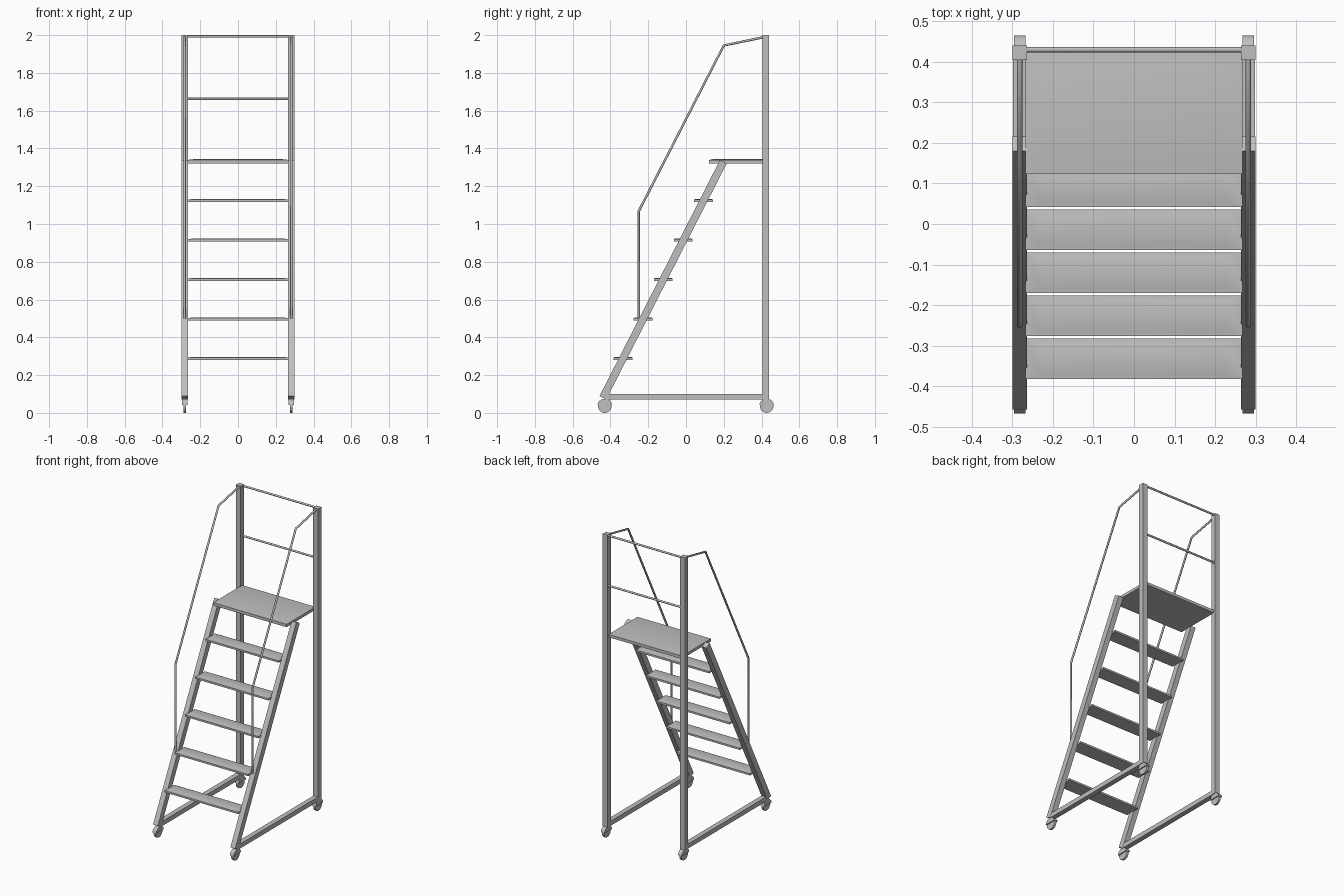
import bpy, bmesh, math
from mathutils import Vector

if "Cube" in bpy.data.objects:
    bpy.data.objects.remove(bpy.data.objects["Cube"])

steel = bpy.data.materials.new("steel_grey")
steel.diffuse_color = (0.52, 0.52, 0.52, 1)
steel.use_nodes = True
steel.node_tree.nodes["Principled BSDF"].inputs["Base Color"].default_value = steel.diffuse_color


def finish(name, bm, smooth=False):
    bmesh.ops.recalc_face_normals(bm, faces=bm.faces)
    me = bpy.data.meshes.new(name)
    bm.to_mesh(me)
    bm.free()
    me.materials.append(steel)
    ob = bpy.data.objects.new(name, me)
    bpy.context.collection.objects.link(ob)
    if smooth:
        bpy.ops.object.select_all(action='DESELECT')
        ob.select_set(True)
        bpy.context.view_layer.objects.active = ob
        bpy.ops.object.shade_smooth_by_angle(angle=math.radians(35))
    return ob


def side_prism(name, pts, x, half, smooth=False):
    """Extrude a (y, z) outline along x, centred on x."""
    bm = bmesh.new()
    f = bm.faces.new([bm.verts.new((x - half, y, z)) for y, z in pts])
    r = bmesh.ops.extrude_face_region(bm, geom=[f])
    vs = [v for v in r["geom"] if isinstance(v, bmesh.types.BMVert)]
    bmesh.ops.translate(bm, verts=vs, vec=(2 * half, 0, 0))
    return finish(name, bm, smooth)


def rect(y0, y1, z0, z1):
    return [(y0, z0), (y1, z0), (y1, z1), (y0, z1)]


def tray(name, y0, y1, z0, z1, hx, rise, my):
    """Plate whose top slopes gently up to a flat raised panel."""
    bm = bmesh.new()
    rings = []
    for x, a, b, z in ((hx, y0, y1, z0), (hx, y0, y1, z1 - rise),
                       (0.23, y0 + my, y1 - my, z1)):
        rings.append([bm.verts.new(p) for p in
                      ((-x, a, z), (x, a, z), (x, b, z), (-x, b, z))])
    bm.faces.new(rings[0])
    bm.faces.new(rings[2])
    for lo, hi in zip(rings, rings[1:]):
        for i in range(4):
            j = (i + 1) % 4
            bm.faces.new((lo[i], lo[j], hi[j], hi[i]))
    return finish(name, bm, True)


def pipe(name, pts, r=0.0065):
    cu = bpy.data.curves.new(name, 'CURVE')
    cu.dimensions = '3D'
    cu.bevel_depth = r
    cu.bevel_resolution = 2
    cu.use_fill_caps = True
    sp = cu.splines.new('POLY')
    sp.points.add(len(pts) - 1)
    for p, co in zip(sp.points, pts):
        p.co = (*co, 1)
    cu.materials.append(steel)
    ob = bpy.data.objects.new(name, cu)
    bpy.context.collection.objects.link(ob)
    return ob


# Stringer end points in the (y, z) plane
low, high = Vector((-0.44, 0.08)), Vector((0.198, 1.33))
d = (high - low).normalized()
n = Vector((-d.y, d.x)) * 0.02

for s, tag in ((-1, "left"), (1, "right")):
    x = s * 0.282
    # Frame
    side_prism("stringer_" + tag, [low + n, low - n, high - n, high + n], x, 0.0175)
    side_prism("back_post_" + tag, rect(0.405, 0.44, 0.07, 2.0), x, 0.0175)
    side_prism("base_rail_" + tag, rect(-0.43, 0.41, 0.07, 0.10), x, 0.0165)
    # Handrail
    pipe("handrail_" + tag, [(x, -0.25, 0.5), (x, -0.25, 1.068),
                             (x, 0.2, 1.945), (x, 0.43, 1.993)])
    # Casters: wheel plus domed hood
    for y, end in ((-0.43, "front"), (0.427, "back")):
        ring = [(y + 0.036 * math.cos(2 * math.pi * i / 24),
                 0.036 + 0.036 * math.sin(2 * math.pi * i / 24)) for i in range(24)]
        side_prism(f"caster_wheel_{end}_{tag}", ring, x, 0.007, True)
        dome = [(y + 0.038 * math.cos(math.pi * i / 12),
                 0.042 + 0.032 * math.sin(math.pi * i / 12)) for i in range(13)]
        side_prism(f"caster_hood_{end}_{tag}", dome, x, 0.014, True)

# Guard rails across the back
pipe("top_rail", [(-0.282, 0.43, 1.993), (0.282, 0.43, 1.993)])
pipe("middle_rail", [(-0.28, 0.43, 1.663), (0.28, 0.43, 1.663)])

# Steps and platform
for i in range(5):
    yc, zc = -0.333 + 0.1062 * i, 0.289 + 0.209 * i
    tray(f"step_{i + 1}", yc - 0.05, yc + 0.05, zc - 0.008, zc + 0.008, 0.268, 0.004, 0.01)
tray("platform", 0.123, 0.425, 1.32, 1.344, 0.268, 0.005, 0.022)
